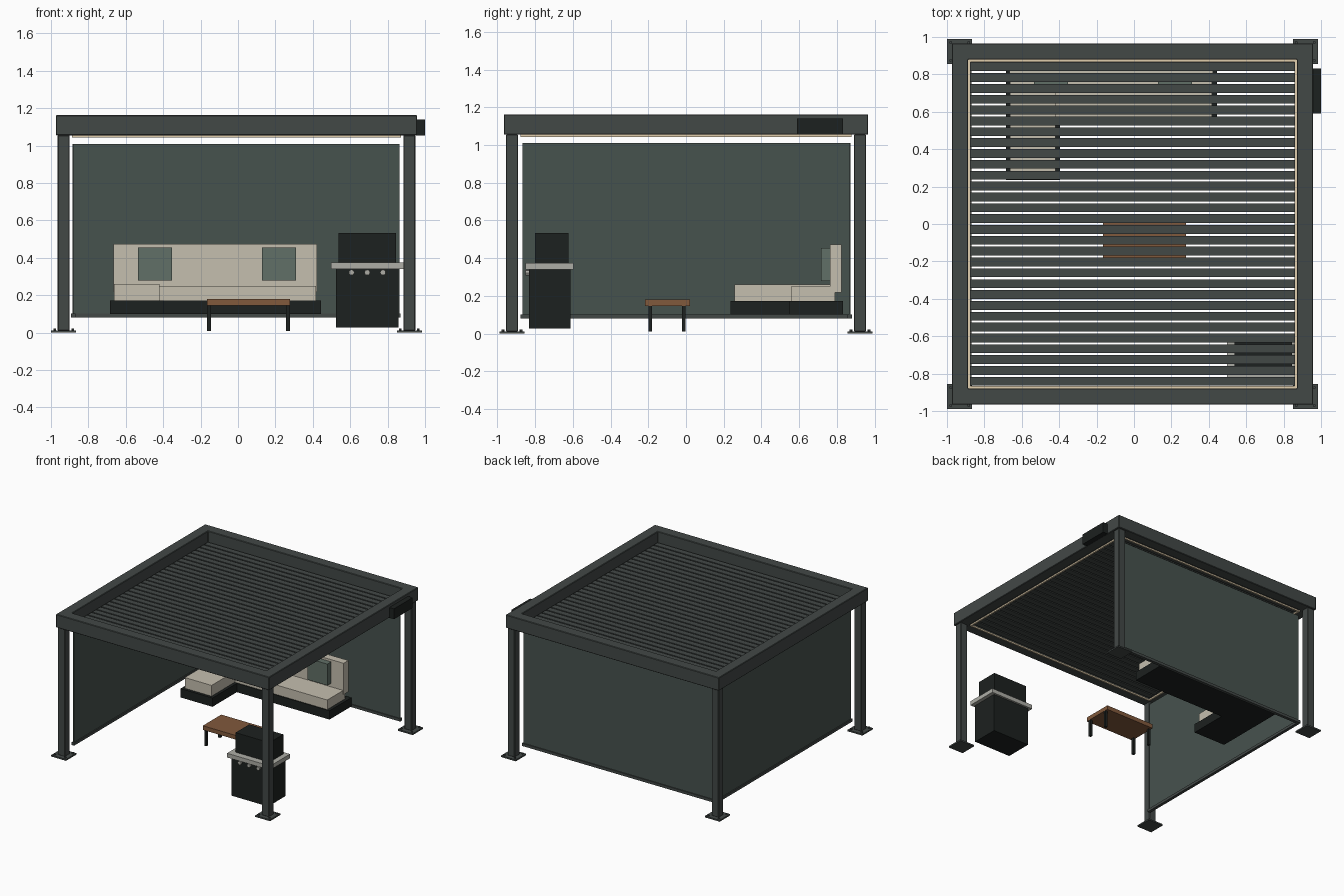
import bpy, bmesh
from mathutils import Vector

if "Cube" in bpy.data.objects:
    bpy.data.objects.remove(bpy.data.objects["Cube"])

CX = -0.008  # centre of the frame in x


def material(name, r, g, b):
    m = bpy.data.materials.new(name)
    m.diffuse_color = (r, g, b, 1)
    m.use_nodes = True
    m.node_tree.nodes["Principled BSDF"].inputs["Base Color"].default_value = m.diffuse_color
    return m


FRAME = material("charcoal_metal", 0.055, 0.065, 0.062)
SCREEN = material("green_grey_fabric", 0.062, 0.085, 0.076)
BLACK = material("black_metal", 0.012, 0.015, 0.014)
CREAM = material("cream_fabric", 0.56, 0.52, 0.43)
PILLOW = material("sage_fabric", 0.12, 0.16, 0.135)
WOOD = material("warm_wood", 0.22, 0.10, 0.045)
STEEL = material("pale_steel", 0.42, 0.42, 0.38)
LIGHT = material("warm_light", 0.75, 0.62, 0.42)


def finish(bm, name, mat, bevel=0):
    bmesh.ops.recalc_face_normals(bm, faces=bm.faces)
    me = bpy.data.meshes.new(name)
    bm.to_mesh(me)
    bm.free()
    ob = bpy.data.objects.new(name, me)
    bpy.context.collection.objects.link(ob)
    me.materials.append(mat)
    if bevel:
        mod = ob.modifiers.new("edge", 'BEVEL')
        mod.width = bevel
        mod.segments = 1
    return ob


def box(name, x, y, z, mat, bevel=0):
    """Box from (min, max) pairs."""
    bm = bmesh.new()
    bmesh.ops.create_cube(bm, size=1)
    for v in bm.verts:
        v.co = Vector([r[0] + (c + 0.5) * (r[1] - r[0]) for c, r in zip(v.co, (x, y, z))])
    return finish(bm, name, mat, bevel)


def span(c, w):
    return (c - w / 2, c + w / 2)


def ring(name, outer, inner, z0, z1, mat, bevel=0):
    """Square frame with mitred corners."""
    bm = bmesh.new()
    corners = [(-1, -1), (1, -1), (1, 1), (-1, 1)]
    loops = [[bm.verts.new((CX + sx * h, sy * h, z)) for sx, sy in corners]
             for h, z in ((outer, z0), (outer, z1), (inner, z1), (inner, z0))]
    for i in range(4):
        a, b = loops[i], loops[(i + 1) % 4]
        for j in range(4):
            k = (j + 1) % 4
            bm.faces.new((a[j], a[k], b[k], b[j]))
    return finish(bm, name, mat, bevel)


def cylinder(name, loc, r, depth, mat, axis='Z', sides=12):
    rot = (1.5707963, 0, 0) if axis == 'Y' else (0, 0, 0)
    bpy.ops.mesh.primitive_cylinder_add(vertices=sides, radius=r, depth=depth, location=loc, rotation=rot)
    ob = bpy.context.object
    ob.name = name
    ob.data.materials.append(mat)
    bpy.ops.object.shade_smooth_by_angle()
    return ob


# Roof frame and light strip
ring("roof_frame", 0.966, 0.879, 1.055, 1.163, FRAME, 0.004)
ring("light_strip", 0.879, 0.866, 1.043, 1.055, LIGHT)

# Posts, foot plates and bolts
for sx in (-1, 1):
    for sy in (-1, 1):
        px, py = CX + sx * 0.924, sy * 0.923
        box("post", span(px, 0.064), span(py, 0.064), (0.01, 1.056), FRAME, 0.004)
        box("foot_plate", span(px, 0.134), span(py, 0.134), (0, 0.012), FRAME)
        for bx in (-1, 1):
            for by in (-1, 1):
                cylinder("plate_bolt", (px + bx * 0.048, py + by * 0.048, 0.015),
                         0.008, 0.012, FRAME, sides=6)

# Roof louvres
for i in range(30):
    box("louvre", span(CX, 1.74), span((i - 14.5) * 0.058, 0.047), (1.062, 1.08), FRAME)

# Back and left screens with weighted bottom bars
box("back_screen", span(CX, 1.742), (0.865, 0.873), (0.09, 1.01), SCREEN)
box("back_screen_bar", span(CX, 1.755), (0.857, 0.881), (0.08, 0.102), FRAME)
box("left_screen", (-0.886, -0.878), span(0, 1.735), (0.09, 1.01), SCREEN)
box("left_screen_bar", (-0.894, -0.87), span(0, 1.755), (0.08, 0.102), FRAME)

# Motor housing on the right beam
box("motor_housing", (0.955, 1.0), (0.59, 0.832), (1.055, 1.14), BLACK)

# Corner sofa
box("sofa_base", (-0.685, 0.444), (0.55, 0.833), (0.1, 0.172), BLACK)
box("chaise_base", (-0.685, -0.396), (0.235, 0.55), (0.1, 0.172), BLACK)
box("seat_cushion", (-0.66, 0.418), (0.558, 0.79), (0.172, 0.25), CREAM)
box("chaise_cushion", (-0.663, -0.42), (0.258, 0.79), (0.172, 0.26), CREAM)
box("sofa_back", (-0.665, 0.422), (0.764, 0.826), (0.217, 0.473), CREAM)
for x in (-0.444, 0.219):
    box("pillow", span(x, 0.18), (0.715, 0.766), (0.28, 0.455), PILLOW)

# Low table
box("table_top", (-0.166, 0.278), (-0.218, 0.02), (0.146, 0.18), WOOD)
for x in (-0.155, 0.267):
    for y in (-0.19, -0.012):
        box("table_leg", span(x, 0.02), span(y, 0.02), (0.01, 0.146), BLACK)

# Grill
box("grill_cabinet", (0.524, 0.857), (-0.833, -0.612), (0.027, 0.34), BLACK)
box("grill_shelf", (0.497, 0.888), (-0.852, -0.596), (0.34, 0.374), STEEL)
box("grill_lid", (0.538, 0.846), (-0.8, -0.622), (0.374, 0.534), BLACK)
for x in (0.607, 0.691, 0.775):
    cylinder("grill_knob", (x, -0.84, 0.322), 0.015, 0.02, STEEL, 'Y')
